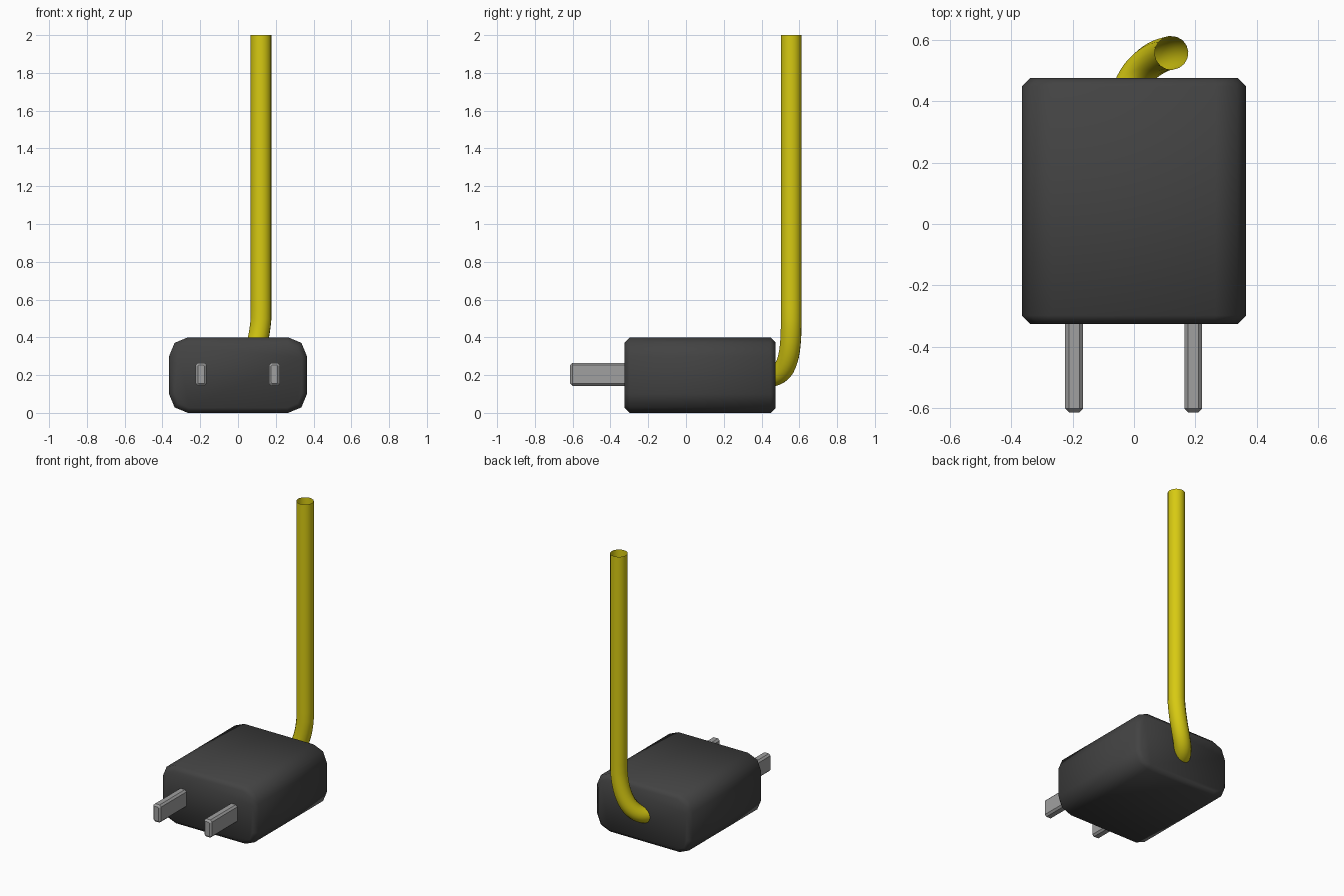
import bpy, bmesh, math
from mathutils import Matrix

if "Cube" in bpy.data.objects:
    bpy.data.objects.remove(bpy.data.objects["Cube"])


def material(name, rgb):
    m = bpy.data.materials.new(name)
    m.diffuse_color = (*rgb, 1)
    m.use_nodes = True
    m.node_tree.nodes["Principled BSDF"].inputs["Base Color"].default_value = m.diffuse_color
    return m


dark = material("dark plastic", (0.055, 0.055, 0.055))
metal = material("grey metal", (0.35, 0.35, 0.35))
yellow = material("yellow cable", (0.68, 0.59, 0.006))


def smooth(ob, angle):
    bpy.ops.object.select_all(action='DESELECT')
    ob.select_set(True)
    bpy.context.view_layer.objects.active = ob
    bpy.ops.object.shade_smooth_by_angle(angle=math.radians(angle))


def rounded_box(name, lo, hi, mat, side, side_segs, end, angle):
    """Box running along y: long edges rounded first, then the end rims."""
    size = [h - l for l, h in zip(lo, hi)]
    mid = [(h + l) / 2 for l, h in zip(lo, hi)]
    bm = bmesh.new()
    bmesh.ops.create_cube(bm, size=1, matrix=Matrix.Translation(mid) @ Matrix.Diagonal((*size, 1)))
    long_edges = [e for e in bm.edges if abs(e.verts[0].co.y - e.verts[1].co.y) > 1e-4]
    bmesh.ops.bevel(bm, geom=long_edges, offset=side, segments=side_segs,
                    profile=0.5, affect='EDGES')
    rims = [e for e in bm.edges if abs(e.verts[0].co.y - e.verts[1].co.y) < 1e-4]
    bmesh.ops.bevel(bm, geom=rims, offset=end, segments=1, profile=0.5, affect='EDGES')
    me = bpy.data.meshes.new(name)
    bm.to_mesh(me)
    bm.free()
    me.materials.append(mat)
    ob = bpy.data.objects.new(name, me)
    bpy.context.collection.objects.link(ob)
    smooth(ob, angle)
    return ob


# Plug body
rounded_box("plug_body", (-0.365, -0.325, 0), (0.365, 0.475, 0.4), dark, 0.1, 2, 0.027, 60)

# Two flat prongs
for side, cx in (("left", -0.195), ("right", 0.193)):
    rounded_box(side + "_prong", (cx - 0.029, -0.613, 0.143), (cx + 0.029, -0.29, 0.265),
                metal, 0.012, 1, 0.012, 30)

# Cable: open tube leaving the back and bending upwards
curve = bpy.data.curves.new("cable", 'CURVE')
curve.dimensions = '3D'
curve.bevel_depth = 0.055
curve.bevel_resolution = 6
curve.resolution_u = 16
spline = curve.splines.new('BEZIER')
spline.bezier_points.add(2)
path = [((-0.05, 0.32, 0.19), (-0.02, 0.42, 0.19), (0.01, 0.53, 0.19)),
        ((0.105, 0.558, 0.27), (0.122, 0.557, 0.5), (0.122, 0.557, 0.8)),
        ((0.122, 0.557, 1.6), (0.122, 0.557, 2.0), (0.122, 0.557, 2.2))]
for p, (left, co, right) in zip(spline.bezier_points, path):
    p.handle_left_type = p.handle_right_type = 'FREE'
    p.handle_left, p.co, p.handle_right = left, co, right
curve.materials.append(yellow)
cable = bpy.data.objects.new("cable", curve)
bpy.context.collection.objects.link(cable)
bpy.ops.object.select_all(action='DESELECT')
cable.select_set(True)
bpy.context.view_layer.objects.active = cable
bpy.ops.object.convert(target='MESH')
smooth(bpy.context.view_layer.objects.active, 40)
